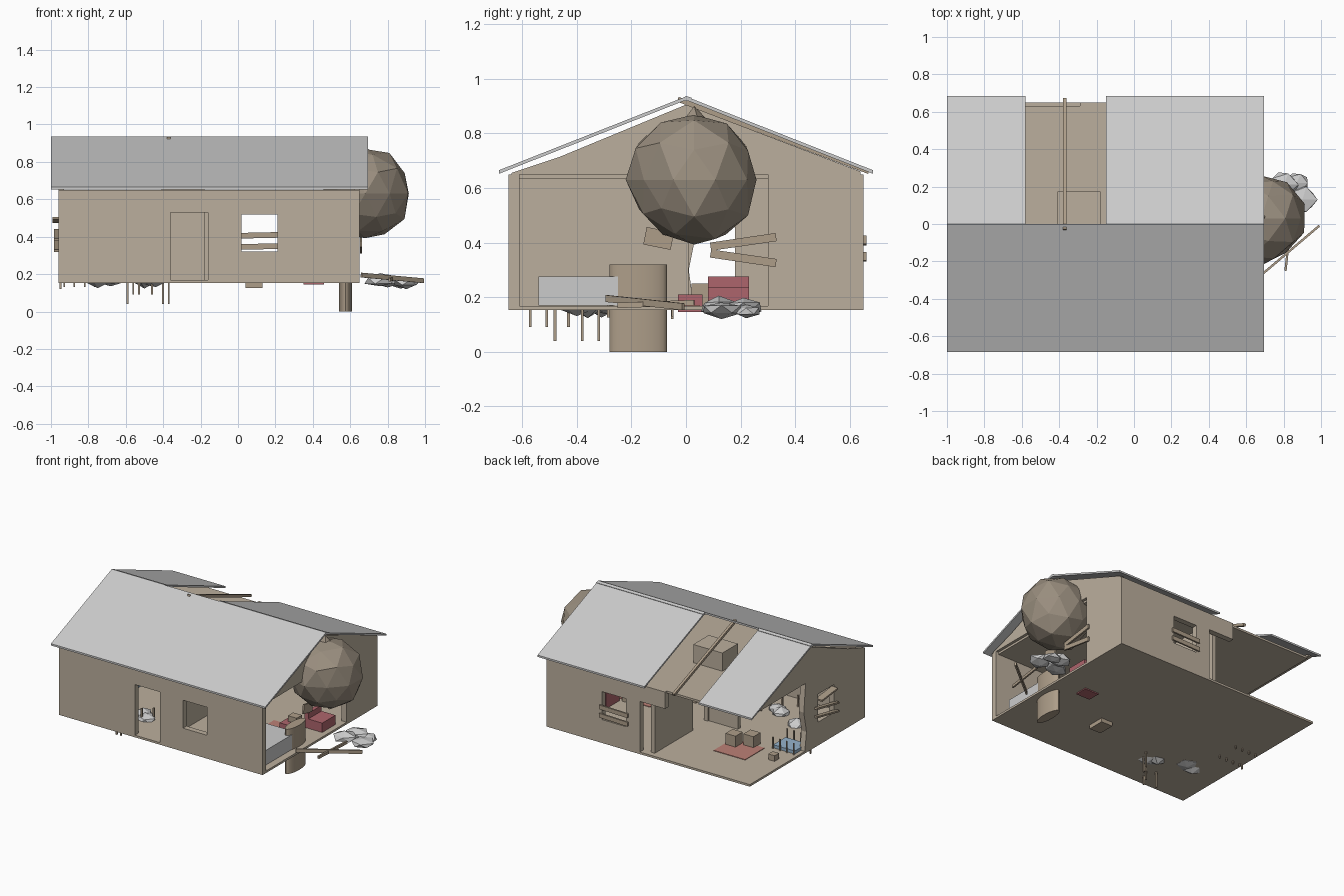
import bpy, bmesh, math, random
from mathutils import Vector

if "Cube" in bpy.data.objects:
    bpy.data.objects.remove(bpy.data.objects["Cube"])

random.seed(4)

def material(name, r, g, b):
    m = bpy.data.materials.new(name)
    m.diffuse_color = (r, g, b, 1)
    m.use_nodes = True
    m.node_tree.nodes["Principled BSDF"].inputs["Base Color"].default_value = m.diffuse_color
    return m

PLASTER = material("plaster", .50, .43, .34)
WOOD = material("wood", .42, .34, .25)
RED = material("red_cloth", .42, .13, .15)
RUG = material("rug", .50, .22, .18)
BLUE = material("blue_cloth", .30, .45, .60)
STONE = material("pale_stone", .62, .63, .64)
BOULDER = material("boulder", .32, .27, .21)

def finish(name, bm, mat):
    bmesh.ops.recalc_face_normals(bm, faces=bm.faces)
    me = bpy.data.meshes.new(name)
    bm.to_mesh(me)
    bm.free()
    ob = bpy.data.objects.new(name, me)
    bpy.context.collection.objects.link(ob)
    if mat:
        me.materials.append(mat)
    return ob

def box(name, x, y, z, mat=None):
    """Axis-aligned box from three (low, high) ranges."""
    bm = bmesh.new()
    bmesh.ops.create_cube(bm, size=1)
    for v in bm.verts:
        v.co = [r[0] if c < 0 else r[1] for c, r in zip(v.co, (x, y, z))]
    return finish(name, bm, mat)

def prism(name, pts, x0, x1, mat=None):
    """(y, z) outline extruded along x."""
    bm = bmesh.new()
    f = bm.faces.new([bm.verts.new((x0, y, z)) for y, z in pts])
    r = bmesh.ops.extrude_face_region(bm, geom=[f])
    for v in r["geom"]:
        if isinstance(v, bmesh.types.BMVert):
            v.co.x = x1
    return finish(name, bm, mat)

def plank(name, a, b, width, thick, mat=WOOD):
    """Board running from a to b, width lying across the run."""
    a, b = Vector(a), Vector(b)
    bm = bmesh.new()
    bmesh.ops.create_cube(bm, size=1)
    for v in bm.verts:
        v.co = (v.co.x * width, v.co.y * thick, v.co.z * (b - a).length)
    ob = finish(name, bm, mat)
    ob.location = (a + b) / 2
    ob.rotation_euler = (b - a).to_track_quat('Z', 'Y').to_euler()
    return ob

def rock(name, c, r, mat=STONE, sub=1, rough=.18):
    bm = bmesh.new()
    bmesh.ops.create_icosphere(bm, subdivisions=sub, radius=1)
    for v in bm.verts:
        k = 1 + random.uniform(-rough, rough)
        v.co = [c[i] + v.co[i] * r[i] * k for i in range(3)]
    return finish(name, bm, mat)

def cut(ob, x, y, z):
    """Cut a rectangular opening."""
    c = box("cutter", x, y, z)
    c.hide_render = True
    m = ob.modifiers.new("opening", 'BOOLEAN')
    m.operation, m.object, m.solver = 'DIFFERENCE', c, 'EXACT'
    bpy.context.view_layer.objects.active = ob
    bpy.ops.object.modifier_apply(modifier=m.name)
    bpy.data.objects.remove(c)

# floor and ceiling
box("floor", (-.96, .65), (-.65, .65), (.153, .168), PLASTER)
box("ceiling", (-.93, .63), (-.61, .63), (.635, .65), PLASTER)

# outer walls
front = box("front_wall", (-.96, .65), (-.65, -.61), (.16, .65), PLASTER)
cut(front, (-.36, -.16), (-.8, -.5), (.165, .53))
cut(front, (.02, .21), (-.8, -.5), (.32, .52))
back = box("back_wall", (-.29, .65), (.61, .65), (.16, .65), PLASTER)
cut(back, (-.4, -.09), (.5, .8), (.165, .53))
cut(back, (.02, .21), (.5, .8), (.32, .52))
left = prism("left_wall", [(-.61, .16), (.03, .16), (.01, .3), (.04, .45), (.02, .65), (-.61, .65)],
             -.96, -.92, PLASTER)
cut(left, (-1.1, -.8), (-.30, -.12), (.32, .52))
prism("right_wall", [(.61, .16), (.30, .16), (.30, .65), (.61, .65)], .61, .65, PLASTER)

# gable ends
gable = [(-.64, .65), (.64, .65), (.64, .66), (0, .905), (-.46, .715), (-.64, .655)]
prism("left_gable", gable, -.96, -.93, PLASTER)
prism("right_gable", gable, .62, .65, PLASTER)

# inner walls
part = box("partition_wall", (-.18, -.15), (-.61, .61), (.165, .64), PLASTER)
cut(part, (-.3, 0), (.01, .18), (.15, .53))
box("cross_wall", (-.41, -.18), (-.03, 0), (.165, .64), PLASTER)

# roof: whole front slope, back slope in two pieces
def slope(name, s, x0, x1):
    prism(name, [(0, .922), (s * .685, .652), (s * .685, .665), (0, .935)], x0, x1)

slope("front_roof", -1, -1, .695)
for n, (x0, x1) in enumerate([(-1, -.58), (-.15, .695)]):
    slope(f"back_roof_{n}", 1, x0, x1)
    prism(f"ridge_cap_{n}", [(-.018, .918), (0, .937), (.022, .93), (.018, .918)], x0, x1)
plank("bare_rafter", (-.37, -.03, .925), (-.37, .67, .66), .018, .018)
box("attic_box", (-.41, -.18), (.0, .175), (.65, .78), PLASTER)

# boulder stuck in the gable
rock("boulder", (.68, .03, .63), (.235, .24, .245), BOULDER, 2, .06)
bm = bmesh.new()
bmesh.ops.create_cone(bm, cap_ends=True, segments=5, radius1=.11, radius2=.0, depth=.12)
for v in bm.verts:
    v.co += Vector((.67, .03, .84))
finish("boulder_tip", bm, BOULDER)

# rounded stump through the floor
bm = bmesh.new()
bmesh.ops.create_cone(bm, cap_ends=True, segments=24, radius1=1, radius2=1, depth=.32)
for v in bm.verts:
    v.co = (.575 + v.co.x * .035, -.175 + v.co.y * .105, .16 + v.co.z)
stump = finish("stump", bm, WOOD)
bpy.context.view_layer.objects.active = stump
stump.select_set(True)
bpy.ops.object.shade_smooth_by_angle(angle=math.radians(40))

# boards over the windows and the broken wall
for n, z in enumerate((.345, .405)):
    plank(f"back_board_{n}", (-.0, .655, z), (.225, .655, z + .005), .012, .03)
    plank(f"left_board_{n}", (-.968, -.33, z - .02), (-.968, -.08, z + .03), .03, .012)
plank("left_board_top", (-.968, -.30, .5), (-.968, -.12, .48), .05, .012)
for n, (z0, z1) in enumerate([(.385, .42), (.36, .325)]):
    plank(f"right_board_{n}", (.658, .09, z0), (.658, .33, z1), .012, .03)
plank("loose_board", (.62, -.15, .425), (.62, -.05, .405), .012, .065)

# rubble and planks outside
for c, r in [((.80, .21, .165), (.09, .07, .035)), ((.90, .13, .155), (.08, .08, .03)),
             ((.76, .12, .165), (.09, .07, .035)), ((.87, .22, .15), (.07, .05, .025))]:
    rock("outer_rubble", c, r)
plank("fallen_plank_long", (.66, -.29, .195), (.99, -.01, .165), .012, .025)
plank("fallen_plank_short", (.81, -.25, .17), (.84, .03, .18), .012, .02)

# rubble and broken stakes in the left room
for c in [(-.44, -.40), (-.50, -.36), (-.68, -.28), (-.75, -.31)]:
    rock("inner_rubble", (*c, .17), (.075, .07, .04))
for x, y, z in [(-.59, -.48, .04), (-.56, -.57, .09), (-.53, -.51, .09), (-.46, -.43, .09),
                (-.40, -.38, .04), (-.37, -.32, .04), (-.95, -.05, .12)]:
    box("stake", (x - .005, x + .005), (y - .005, y + .005), (z, .25), WOOD)

# left room furniture
box("rug_left", (-.72, -.47), (.14, .36), (.168, .172), RUG)
box("crate_0", (-.56, -.48), (.16, .24), (.17, .25), WOOD)
box("crate_1", (-.66, -.58), (.10, .18), (.17, .25), WOOD)
box("crate_2", (-.89, -.84), (.22, .27), (.17, .21), WOOD)
box("blue_mat", (-.93, -.76), (-.04, .10), (.168, .19), BLUE)
for i in range(4):
    for y in (-.05, .11):
        x = -.93 + i * .055
        box("cot_post", (x - .004, x + .004), (y - .004, y + .004), (.13, .25), WOOD)

# right room furniture
box("bed", (.2, .6), (-.54, -.2), (.17, .275))
box("rug_right", (.25, .5), (-.12, .05), (.168, .172), RUG)
box("red_seat", (.5, .61), (.08, .23), (.168, .235), RED)
box("red_seat_back", (.47, .5), (.08, .23), (.168, .275), RED)
box("red_cushion", (.35, .46), (-.03, .06), (.145, .21), RED)
box("small_table", (.04, .13), (-.29, -.17), (.125, .25), WOOD)
box("stool", (.38, .45), (.02, .08), (.17, .25), WOOD)
